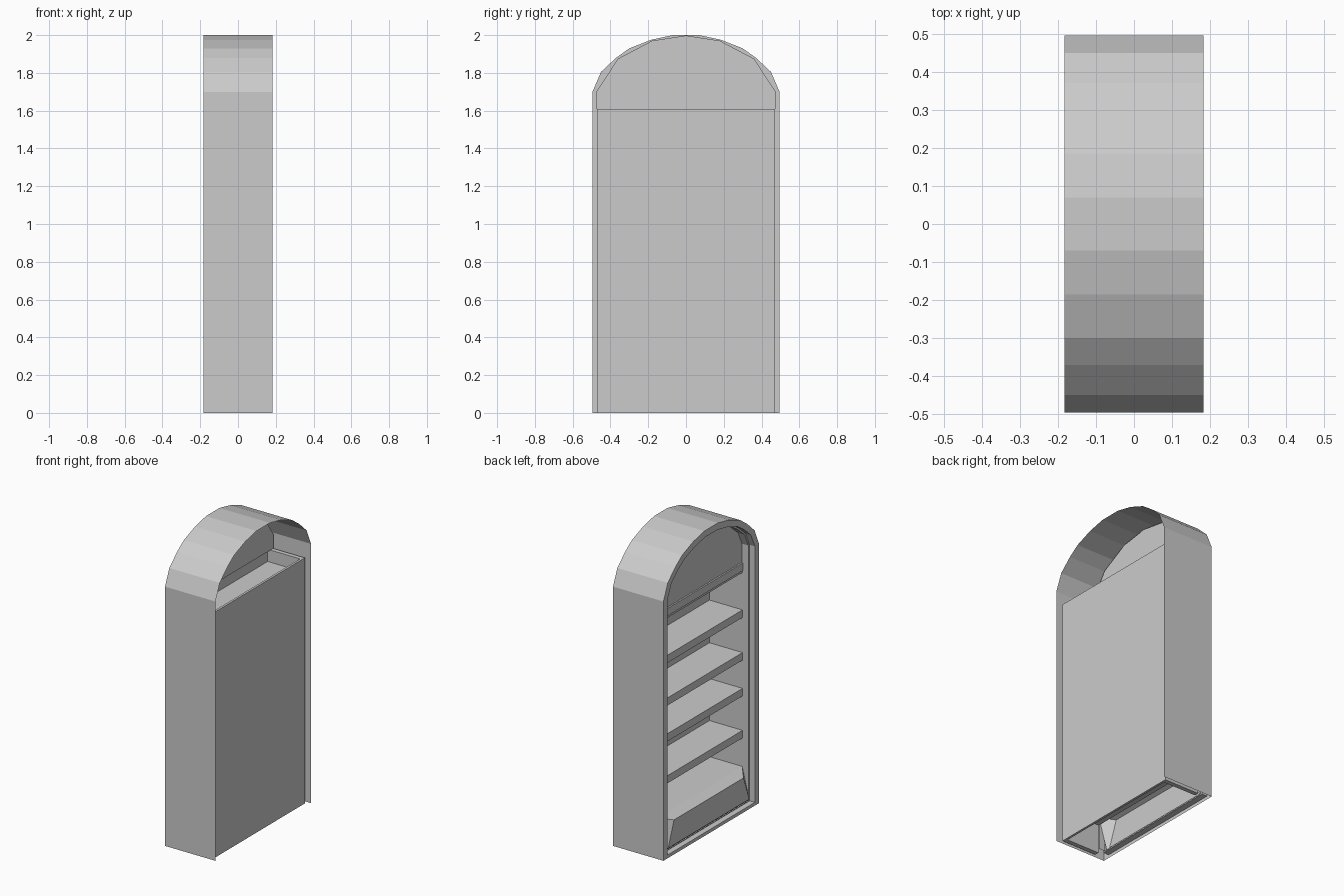
import bpy

if "Cube" in bpy.data.objects:
    bpy.data.objects.remove(bpy.data.objects["Cube"])


def make(name, verts, faces):
    me = bpy.data.meshes.new(name)
    me.from_pydata(verts, [], faces)
    me.update()
    ob = bpy.data.objects.new(name, me)
    bpy.context.collection.objects.link(ob)
    return ob


def box(name, x0, x1, y0, y1, z0, z1):
    v = [(a, b, c) for a in (x0, x1) for b in (y0, y1) for c in (z0, z1)]
    return make(name, v, [(0, 1, 3, 2), (4, 6, 7, 5), (0, 4, 5, 1),
                          (2, 3, 7, 6), (0, 2, 6, 4), (1, 5, 7, 3)])


# Arched outline, half profile mirrored across the middle
HALF = [(0.495, 0), (0.495, 1.70), (0.45, 1.805), (0.37, 1.88),
        (0.30, 1.93), (0.185, 1.975), (0.07, 2.0)]


def outline(inset):
    k = (0.495 - inset) / 0.495
    s = (0.30 - inset) / 0.30
    h = [(y * k, 1.70 + (z - 1.70) * s if z > 1 else inset * 0.5) for y, z in HALF]
    return h + [(-y, z) for y, z in reversed(h)]


# Outer shell with the stepped front frame (open back and open bottom)
steps = [(0, 0.183), (0, -0.183), (0.043, -0.183), (0.043, -0.145),
         (0.055, -0.145), (0.055, -0.098)]
n = len(HALF) * 2
verts, faces = [], []
for inset, x in steps:
    verts += [(x, y, z) for y, z in outline(inset)]
for r in range(len(steps) - 1):
    for i in range(n):
        # no floor under the case, no deep inner sill
        if i == n - 1 and r in (0, 4):
            continue
        j = (i + 1) % n
        faces.append((r * n + i, r * n + j, (r + 1) * n + j, (r + 1) * n + i))
make("arched_case", verts, faces)

# Arched board closing the top
ah = [(0.475, 1.61), (0.475, 1.70), (0.36, 1.875), (0.18, 1.97), (0, 1.998)]
pts = ah + [(-y, z) for y, z in reversed(ah[:-1])]
m = len(pts)
v = [(x, y, z) for x in (-0.098, -0.075) for y, z in pts]
make("arch_panel", v, [tuple(range(m)), tuple(range(2 * m - 1, m - 1, -1))] +
     [(i, (i + 1) % m, m + (i + 1) % m, m + i) for i in range(m)])

# Back board, side boards and the rail under the arch
box("back_board", 0.14, 0.155, -0.472, 0.472, 0, 1.61)
for side, a, b in (("left", -0.472, -0.443), ("right", 0.443, 0.472)):
    box(side + "_side_board", -0.098, 0.14, a, b, 0, 1.61)
box("top_rail", -0.105, -0.095, -0.443, 0.443, 1.525, 1.575)
make("rail_filler", [(-0.095, y, z) for y, z in
     ((-0.443, 1.575), (0.443, 1.575), (0.443, 1.61), (-0.443, 1.61))], [(0, 1, 2, 3)])

# Shelves
for k, top in enumerate((1.53, 1.265, 0.985, 0.75, 0.475, 0.238)):
    box(f"shelf_{k + 1}", -0.1, 0.14, -0.443, 0.443, top - (0.02 if k == 0 else 0.05), top)

# Tapered plinth front under the lowest shelf
v = [(-0.1, -0.44, 0.238), (-0.1, 0.44, 0.238),
     (-0.165, 0.36, 0.212), (-0.165, -0.36, 0.212),
     (-0.165, 0.42, 0.05), (-0.165, -0.42, 0.05),
     (-0.15, 0.43, 0.033), (-0.15, -0.43, 0.033)]
make("plinth_front", v, [(0, 3, 2, 1), (3, 5, 4, 2), (5, 7, 6, 4),
                         (0, 7, 5, 3), (1, 2, 4, 6)])
